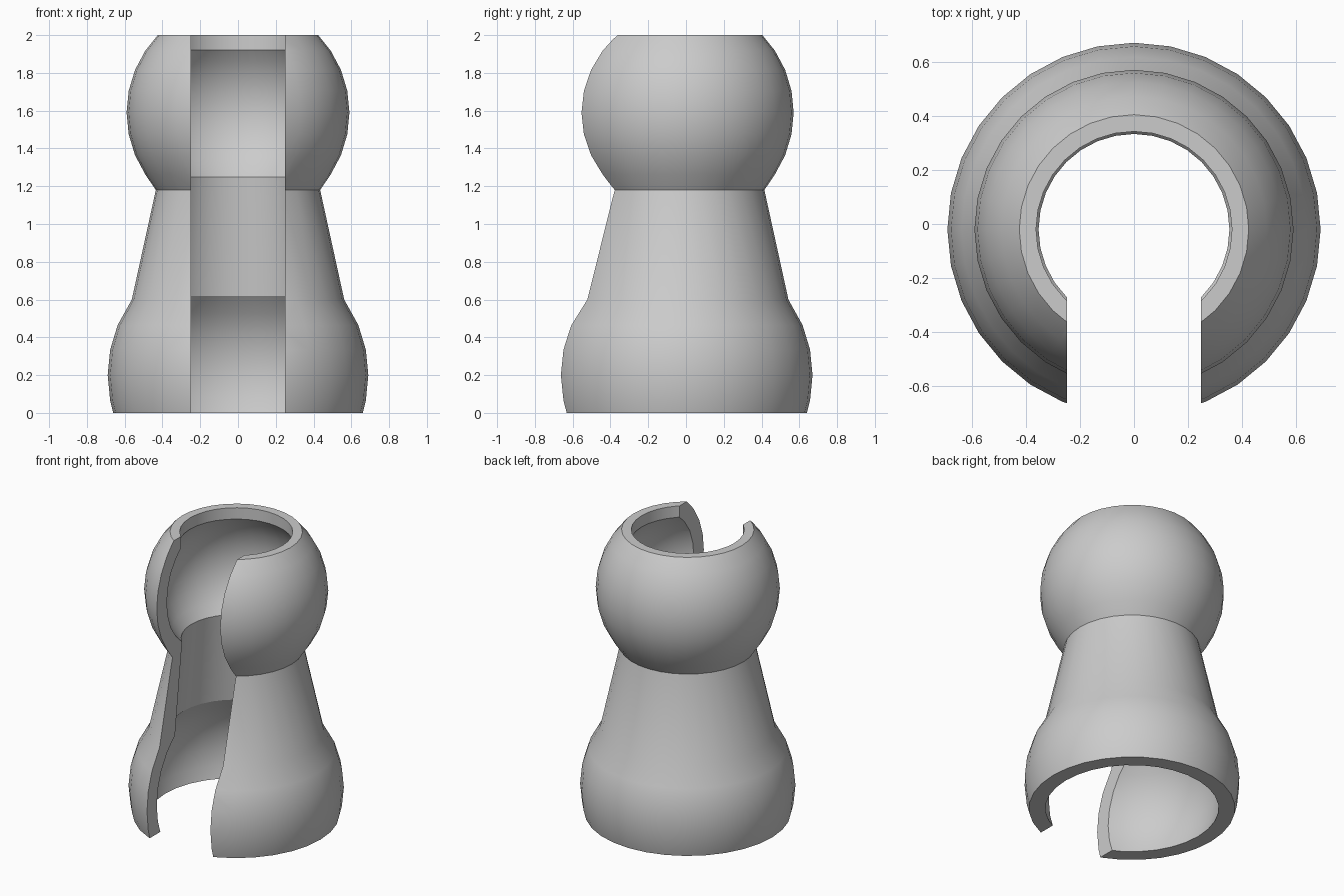
import bpy
import bmesh
from math import sin, cos, asin, sqrt, pi

cube = bpy.data.objects.get("Cube")
if cube:
    bpy.data.objects.remove(cube, do_unlink=True)

SEGMENTS = 32
AXIS_Y = -0.02
SLOT_HALF = 0.248
BASE_Z, BASE_R = 0.2, 0.69
HEAD_Z, HEAD_R = 1.59, 0.59
WALL = 0.1


def grey_material():
    mat = bpy.data.materials.new("plain_grey")
    mat.use_nodes = True
    color = (0.6, 0.6, 0.6, 1)
    mat.diffuse_color = color
    mat.node_tree.nodes["Principled BSDF"].inputs["Base Color"].default_value = color
    return mat


def ball_arc(centre, radius, z0, z1):
    """Upward arc of a ball: exact ends plus the regular latitude rings between."""
    step = 2 * pi / SEGMENTS
    a0, a1 = asin((z0 - centre) / radius), asin((z1 - centre) / radius)
    rings = [k * step for k in range(-SEGMENTS, SEGMENTS)]
    angles = [a0] + [a for a in rings if a0 + 0.03 < a < a1 - 0.03] + [a1]
    return [(radius * cos(a), centre + radius * sin(a)) for a in angles]


# Closed wall section: bulged base, tapered neck and round head
outer = ball_arc(BASE_Z, BASE_R, 0, 0.6) + [(0.435, 1.18)]
outer += ball_arc(HEAD_Z, HEAD_R, 1.18, 2)[1:]
inner = ball_arc(BASE_Z, BASE_R - WALL, 0, 0.62)
inner += ball_arc(HEAD_Z, HEAD_R - WALL, 1.25, 1.92)
inner.append((inner[-1][0], 2))
section = outer + inner[::-1]

# Revolve the section into a hollow body
bm = bmesh.new()
loops = []
for i in range(SEGMENTS):
    a = 2 * pi * i / SEGMENTS
    loops.append([bm.verts.new((r * sin(a), r * cos(a), z)) for r, z in section])
n = len(section)
for i in range(SEGMENTS):
    here, there = loops[i], loops[(i + 1) % SEGMENTS]
    for j in range(n):
        k = (j + 1) % n
        bm.faces.new((here[j], here[k], there[k], there[j]))
bmesh.ops.recalc_face_normals(bm, faces=bm.faces)
mesh = bpy.data.meshes.new("hollow_body")
bm.to_mesh(mesh)
bm.free()
body = bpy.data.objects.new("hollow_body", mesh)
body.location.y = AXIS_Y
mesh.materials.append(grey_material())
bpy.context.collection.objects.link(body)

# Full-height slot through the front wall
bpy.ops.mesh.primitive_cube_add(size=1, location=(0, AXIS_Y - 0.5, 1))
cutter = bpy.context.object
cutter.name = "slot_cutter"
cutter.scale = (2 * SLOT_HALF, 1, 3)
cutter.hide_render = True
bpy.context.view_layer.update()

bpy.ops.object.select_all(action="DESELECT")
body.select_set(True)
bpy.context.view_layer.objects.active = body
slot = body.modifiers.new("front_slot", "BOOLEAN")
slot.operation = "DIFFERENCE"
slot.solver = "EXACT"
slot.object = cutter
bpy.ops.object.modifier_apply(modifier=slot.name)
bpy.data.objects.remove(cutter, do_unlink=True)
bpy.ops.object.shade_smooth_by_angle(angle=pi / 6)
